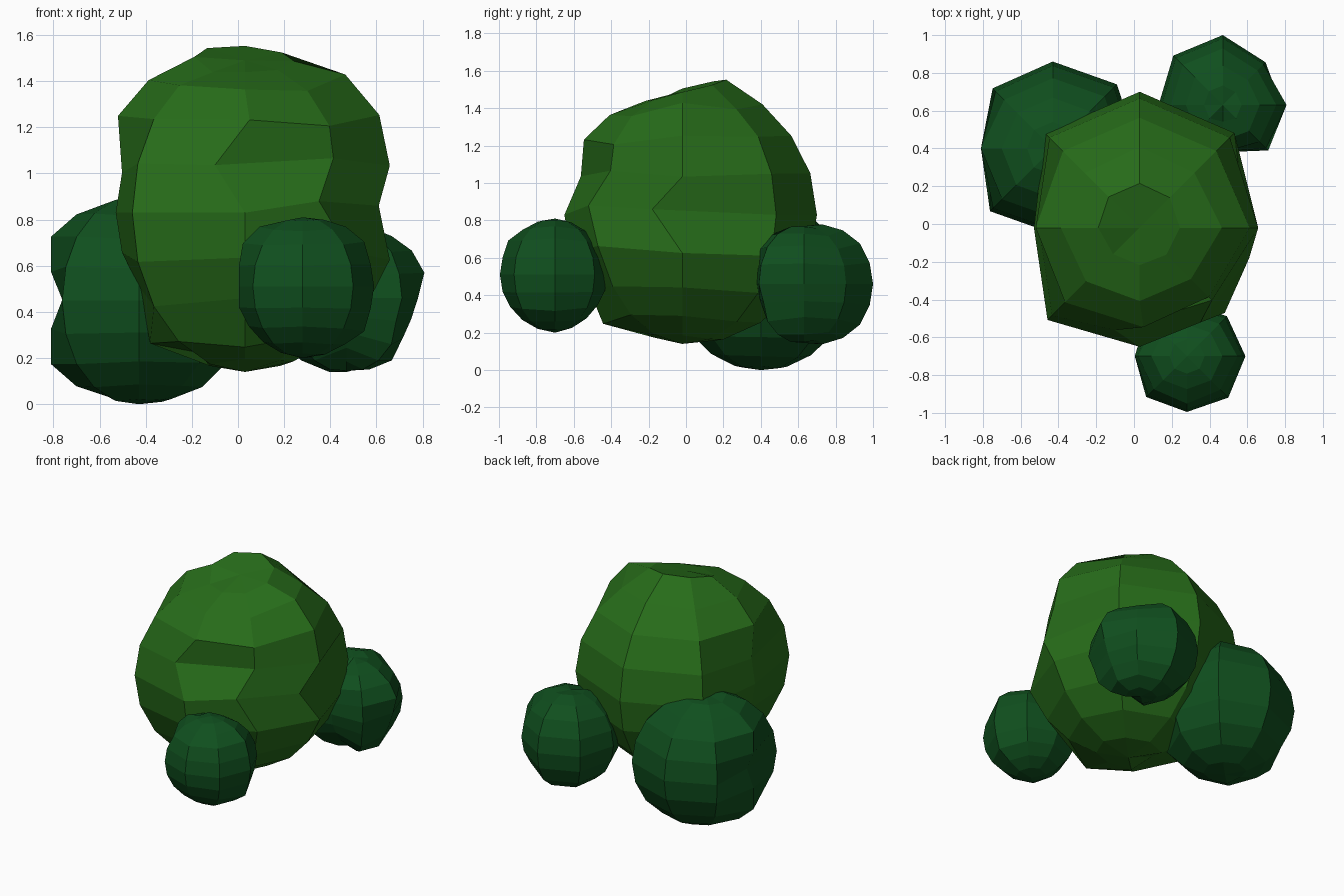
import bpy, bmesh, math

if "Cube" in bpy.data.objects:
    bpy.data.objects.remove(bpy.data.objects["Cube"])

SEGS, RINGS = 8, 10


def material(name, rgb):
    m = bpy.data.materials.new(name)
    m.diffuse_color = (*rgb, 1)
    m.use_nodes = True
    m.node_tree.nodes["Principled BSDF"].inputs["Base Color"].default_value = m.diffuse_color
    return m


def clump(name, centre, sides, bottom, top, bumps, mat, nudges={}):
    """Lumpy low-poly sphere: one radius per meridian (E, NE, N ... SE),
    with bumps {(ring, side): radius} pushing single corners in or out
    and nudges {(ring, side): (x, y, z)} sliding them."""
    bm = bmesh.new()

    def point(ring, side, r):
        lat = math.pi * (ring / RINGS - 0.5)
        lon = 2 * math.pi * side / SEGS
        dx, dy, dz = nudges.get((ring, side), (0, 0, 0))
        return bm.verts.new((r * math.cos(lat) * math.cos(lon) + dx,
                             r * math.cos(lat) * math.sin(lon) + dy,
                             r * math.sin(lat) + dz))

    rows = []
    for k in range(1, RINGS):
        # meridian radii ease towards the pole radius on the end rings
        t = {1: 0.6, 2: 0.25, 8: 0.25, 9: 0.6}.get(k, 0)
        pole = bottom if k < 5 else top
        rows.append([point(k, s, bumps.get((k, s), sides[s] * (1 - t) + pole * t))
                     for s in range(SEGS)])
    low, high = point(0, 0, bottom), point(RINGS, 0, top)
    for s in range(SEGS):
        n = (s + 1) % SEGS
        bm.faces.new((low, rows[0][n], rows[0][s]))
        bm.faces.new((high, rows[-1][s], rows[-1][n]))
        for a, b in zip(rows, rows[1:]):
            bm.faces.new((a[s], a[n], b[n], b[s]))
    bmesh.ops.recalc_face_normals(bm, faces=bm.faces)
    me = bpy.data.meshes.new(name)
    bm.to_mesh(me)
    bm.free()
    me.materials.append(mat)
    ob = bpy.data.objects.new(name, me)
    ob.location = centre
    bpy.context.collection.objects.link(ob)
    return ob


E, NE, N, NW, W, SW, S, SE = range(8)
light = material("light_leaves", (0.02, 0.15, 0.01))
dark = material("dark_leaves", (0.005, 0.078, 0.013))

# large central clump, dented at the front right and on the crown
clump("main_foliage", (0.03, -0.02, 0.83),
      [.66, .71, .72, .71, .56, .69, .63, .65], .69, .66,
      {(5, E): .58, (7, E): .72, (8, E): .74, (9, E): .69,
       (9, N): .76, (8, N): .73, (9, NE): .73, (9, NW): .75,
       (7, W): .68, (8, W): .71, (9, W): .71, (2, W): .70,
       (9, SW): .64, (9, S): .64, (9, SE): .65,
       (6, S): .57, (7, S): .65, (8, S): .66, (2, S): .72,
       (5, SE): .61, (6, SE): .57, (7, SE): .64, (4, SE): .67}, light,
      {(5, SE): (-.11, -.07, .05), (5, E): (0, -.16, .03),
       (6, S): (-.13, 0, .03), (6, SE): (0, 0, .06), (4, SE): (0, 0, .04),
       (7, S): (.02, 0, .02), (7, W): (0, 0, .02)})

# small clump in front, slightly boxy
clump("front_foliage", (0.28, -0.70, 0.51),
      [.31, .30, .28, .30, .29, .305, .295, .31], .31, .30,
      {(3, E): .33, (7, E): .33, (8, E): .32,
       (5, W): .275, (7, W): .32, (8, W): .32, (7, S): .31}, dark)

# larger clump at the back left, pinched on its left side
clump("back_left_foliage", (-0.43, 0.40, 0.45),
      [.45, .48, .46, .45, .42, .47, .45, .46], .45, .45,
      {(4, W): .40, (5, W): .33, (6, W): .40, (7, W): .47, (3, W): .47,
       (8, W): .46, (2, E): .465, (3, E): .465, (2, W): .46}, dark)

# medium clump at the back right
clump("back_right_foliage", (0.47, 0.63, 0.46),
      [.34, .32, .37, .37, .34, .34, .25, .34], .315, .31,
      {(5, E): .31, (6, E): .355, (7, E): .35, (3, E): .30, (4, E): .295,
       (4, SE): .32, (7, S): .31, (6, S): .26, (8, S): .32}, dark)
